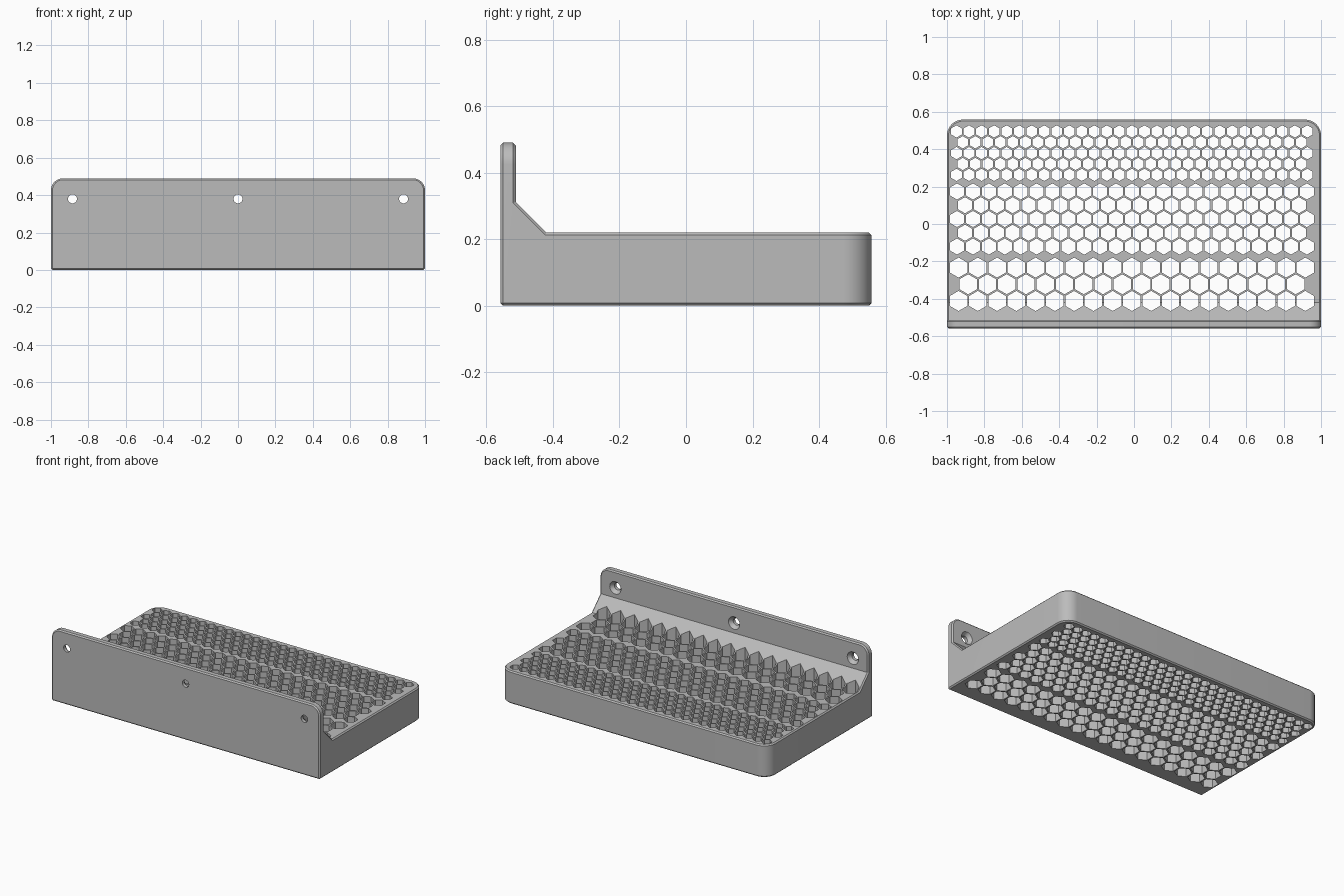
import bpy, bmesh, math
from mathutils import Matrix, Vector

if "Cube" in bpy.data.objects:
    bpy.data.objects.remove(bpy.data.objects["Cube"])

grey = bpy.data.materials.new("plain grey")
grey.diffuse_color = (0.50, 0.50, 0.50, 1)
grey.use_nodes = True
grey.node_tree.nodes["Principled BSDF"].inputs["Base Color"].default_value = grey.diffuse_color


def make_object(name, bm):
    bmesh.ops.recalc_face_normals(bm, faces=bm.faces)
    mesh = bpy.data.meshes.new(name)
    bm.to_mesh(mesh)
    bm.free()
    obj = bpy.data.objects.new(name, mesh)
    bpy.context.collection.objects.link(obj)
    mesh.materials.append(grey)
    return obj


def round_edges(bm, test, radius):
    edges = [e for e in bm.edges if test(*(v.co for v in e.verts))]
    bmesh.ops.bevel(bm, geom=edges, offset=radius, segments=12, profile=0.5,
                    affect='EDGES', clamp_overlap=True)


# Shelf body: side profile (y, z) extruded along x
D, H, DECK = 0.558, 0.49, 0.22
profile = [(-D, 0), (D, 0), (D, DECK), (-0.42, DECK), (-0.512, 0.312), (-0.512, H), (-D, H)]
bm = bmesh.new()
face = bm.faces.new([bm.verts.new((-1, y, z)) for y, z in profile])
ext = bmesh.ops.extrude_face_region(bm, geom=[face])
bmesh.ops.translate(bm, vec=(2, 0, 0),
                    verts=[g for g in ext["geom"] if isinstance(g, bmesh.types.BMVert)])
bmesh.ops.recalc_face_normals(bm, faces=bm.faces)

# Rounded outer corners of the deck and of the upright plate
round_edges(bm, lambda a, b: min(a.y, b.y) > D - 0.001 and abs(a.z - b.z) > 0.1, 0.085)
round_edges(bm, lambda a, b: min(a.z, b.z) > H - 0.001 and abs(a.y - b.y) > 0.02, 0.065)

# Small chamfer on all right-angled rims
rims = [e for e in bm.edges if len(e.link_faces) == 2 and e.calc_face_angle() > math.radians(60)]
bmesh.ops.bevel(bm, geom=rims, offset=0.008, segments=1, affect='EDGES')
shelf = make_object("shelf", bm)

# Hexagonal through holes: three zones of staggered rows
# (holes per long row, rows, pitch, y of first row)
zones = [(29, 5, 0.067, 0.495), (23, 5, 0.085, 0.174), (19, 3, 0.103, -0.233)]
bm = bmesh.new()
for count, rows, pitch, y0 in zones:
    radius = (pitch - 0.010) / math.sqrt(3)
    for r in range(rows):
        n = count - r % 2
        for i in range(n):
            x = -0.011 + (i - (n - 1) / 2) * pitch
            y = y0 - r * pitch * math.sqrt(3) / 2
            ring = [(x + radius * math.sin(k * math.pi / 3),
                     y + radius * math.cos(k * math.pi / 3)) for k in range(6)]
            low = [bm.verts.new((px, py, -0.1)) for px, py in ring]
            high = [bm.verts.new((px, py, 0.45)) for px, py in ring]
            bm.faces.new(low)
            bm.faces.new(high)
            for k in range(6):
                j = (k + 1) % 6
                bm.faces.new((low[k], low[j], high[j], high[k]))
hex_cutter = make_object("hex_hole_cutter", bm)

# Countersunk screw holes through the upright plate: lathed (y, radius) outline
outline = [(-0.60, 0.024), (-0.536, 0.024), (-0.512, 0.042), (-0.45, 0.042)]
SIDES = 32
bm = bmesh.new()
for x in (-0.885, 0, 0.885):
    rings = [[bm.verts.new((x + r * math.cos(2 * math.pi * k / SIDES), y,
                            0.38 + r * math.sin(2 * math.pi * k / SIDES)))
              for k in range(SIDES)] for y, r in outline]
    bm.faces.new(rings[0])
    bm.faces.new(rings[-1])
    for a, b in zip(rings, rings[1:]):
        for k in range(SIDES):
            j = (k + 1) % SIDES
            bm.faces.new((a[k], a[j], b[j], b[k]))
screw_cutter = make_object("screw_hole_cutter", bm)

# Cut the holes
bpy.context.view_layer.objects.active = shelf
shelf.select_set(True)
for cutter in (hex_cutter, screw_cutter):
    mod = shelf.modifiers.new(cutter.name, 'BOOLEAN')
    mod.operation = 'DIFFERENCE'
    mod.solver = 'EXACT'
    mod.object = cutter
    bpy.ops.object.modifier_apply(modifier=mod.name)
    bpy.data.objects.remove(cutter)

bpy.ops.object.shade_smooth_by_angle(angle=math.radians(25))
